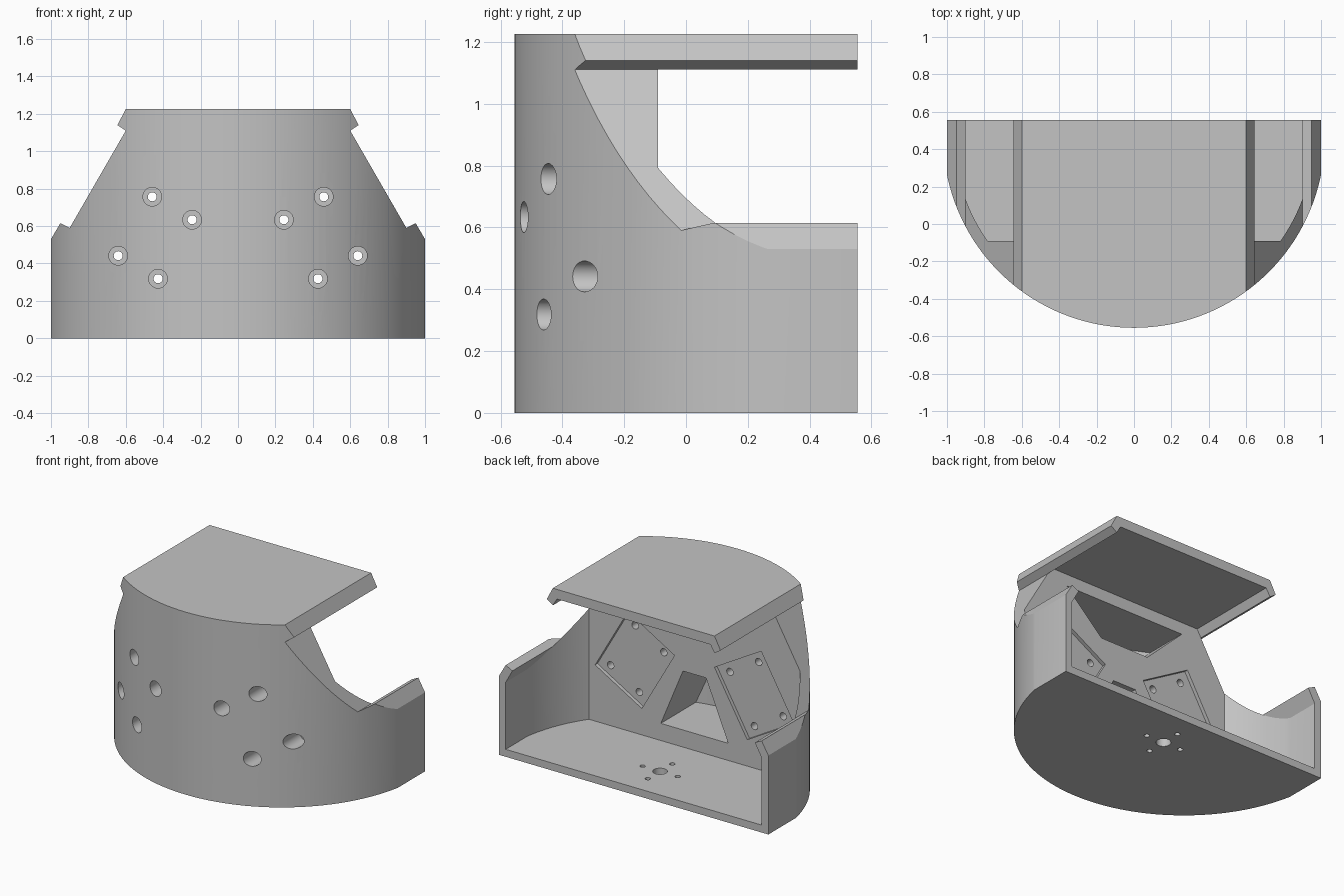
import bpy, math
from mathutils import Matrix, Vector

if "Cube" in bpy.data.objects:
    bpy.data.objects.remove(bpy.data.objects["Cube"], do_unlink=True)

BACK, CENTRE_Y = 0.555, 0.465      # rear plane and axis of the curved front
WALL_Y = -0.09                     # flat inner wall

grey = bpy.data.materials.new("plain grey")
grey.use_nodes = True
grey.diffuse_color = (0.55, 0.55, 0.55, 1)
grey.node_tree.nodes["Principled BSDF"].inputs["Base Color"].default_value = (0.55, 0.55, 0.55, 1)


def prism(name, outline, start, end, axis="y"):
    """Extrude a 2D outline along y (outline in xz) or z (outline in xy)."""
    def place(p, t):
        return (p[0], t, p[1]) if axis == "y" else (p[0], p[1], t)
    n = len(outline)
    verts = [place(p, t) for t in (start, end) for p in outline]
    faces = [list(range(n)), list(range(2 * n - 1, n - 1, -1))]
    faces += [[i, i + n, (i + 1) % n + n, (i + 1) % n] for i in range(n)]
    mesh = bpy.data.meshes.new(name)
    mesh.from_pydata(verts, [], faces)
    obj = bpy.data.objects.new(name, mesh)
    bpy.context.collection.objects.link(obj)
    # Consistent outward normals
    import bmesh
    bm = bmesh.new()
    bm.from_mesh(mesh)
    bmesh.ops.recalc_face_normals(bm, faces=bm.faces)
    bm.to_mesh(mesh)
    bm.free()
    return obj


def mirrored(half):
    """Close a right-hand half outline with its mirror image."""
    return half + [(-x, z) for x, z in reversed(half)]


def half_round(radius, back, steps=72):
    arc = [math.pi + math.pi * i / steps for i in range(steps + 1)]
    pts = [(radius * math.cos(a), CENTRE_Y + radius * math.sin(a)) for a in arc]
    return pts + [(radius, back), (-radius, back)]


def circle(x, y, r, steps=32):
    return [(x + r * math.cos(math.tau * i / steps),
             y + r * math.sin(math.tau * i / steps)) for i in range(steps)]


def combine(target, tool, operation="DIFFERENCE"):
    tool.hide_render = True
    mod = target.modifiers.new("cut", "BOOLEAN")
    mod.operation, mod.solver, mod.object = operation, "EXACT", tool
    bpy.context.view_layer.objects.active = target
    bpy.ops.object.modifier_apply(modifier=mod.name)
    bpy.data.objects.remove(tool, do_unlink=True)


def within_shell(obj):
    """Trim a cutter so a thin curved front skin stays."""
    combine(obj, prism("inner_plan", half_round(0.96, 0.8), -0.2, 1.5, "z"), "INTERSECT")
    return obj


# Outer shell: front silhouette trimmed by the curved plan
silhouette = mirrored([(1, 0), (1, 0.53), (0.95, 0.615), (0.9, 0.59),
                       (0.6, 1.11), (0.645, 1.14), (0.6, 1.225)])
housing = prism("housing", silhouette, -0.7, BACK)
combine(housing, prism("outer_plan", half_round(1.02, 0.8), -0.2, 1.5, "z"), "INTERSECT")

# Rear cavity with floor, hooked side rails and hooked roof rails
cavity = mirrored([(0.95, 0.05), (0.95, 0.5), (0.9, 0.59), (0.95, 0.75),
                   (0.6, 1.11), (0.57, 1.16)])
combine(housing, within_shell(prism("cavity", cavity, WALL_Y, 0.7)))

# Lower and upper pockets in the inner wall
for name, half in (("lower_pocket", [(0.25, 0.165), (0.086, 0.56)]),
                   ("upper_pocket", [(0.18, 0.82), (0.45, 1.08)])):
    combine(housing, within_shell(prism(name, mirrored(half), -0.7, WALL_Y + 0.04)))

# Tilted mounting recesses, each with four counterbored screw holes
for side in (1, -1):
    centre = Vector((side * 0.443, 0.5375))
    tilt = Matrix.Rotation(side * math.radians(30), 2)

    def rectangle(w, h):
        return [tuple(centre + tilt @ Vector((sx * w, sz * h)))
                for sx, sz in ((-1, -1), (1, -1), (1, 1), (-1, 1))]

    combine(housing, prism("mount_recess", rectangle(0.2, 0.243), WALL_Y - 0.025, WALL_Y + 0.04))
    for x, z in rectangle(0.123, 0.182):
        combine(housing, prism("counterbore", circle(x, z, 0.05), -0.7, -0.19))
        combine(housing, prism("screw_hole", circle(x, z, 0.024), -0.3, WALL_Y + 0.04))

# Floor holes: one large, four small around it
HUB_Y = 0.275
combine(housing, prism("centre_hole", circle(0, HUB_Y, 0.045), -0.1, 0.1, "z"))
for x, y in circle(0, HUB_Y, 0.13, 4):
    combine(housing, prism("small_hole", circle(x, y, 0.017, 20), -0.1, 0.1, "z"))

# Finish
housing.data.materials.clear()
housing.data.materials.append(grey)
bpy.ops.object.select_all(action="DESELECT")
housing.select_set(True)
bpy.context.view_layer.objects.active = housing
bpy.ops.object.shade_smooth_by_angle(angle=math.radians(20))
